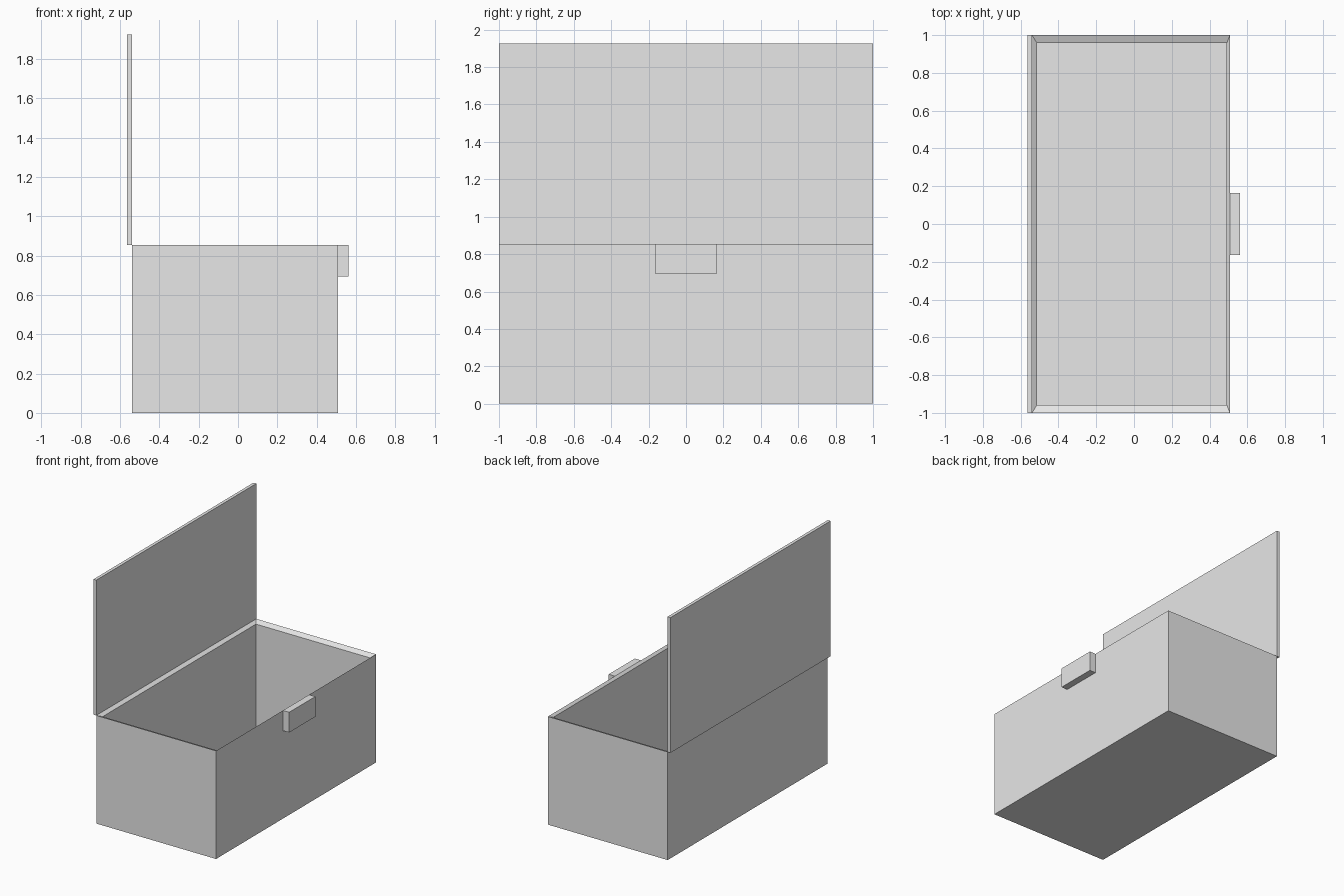
import bpy
import bmesh

default = bpy.data.objects.get("Cube")
if default:
    bpy.data.objects.remove(default, do_unlink=True)

# Single plain grey finish
grey = bpy.data.materials.new("light grey")
grey.use_nodes = True
colour = (0.8, 0.8, 0.8, 1)
grey.diffuse_color = colour
grey.node_tree.nodes["Principled BSDF"].inputs["Base Color"].default_value = colour


def finish(name, bm):
    bmesh.ops.recalc_face_normals(bm, faces=bm.faces)
    mesh = bpy.data.meshes.new(name)
    bm.to_mesh(mesh)
    bm.free()
    mesh.materials.append(grey)
    obj = bpy.data.objects.new(name, mesh)
    bpy.context.collection.objects.link(obj)
    return obj


def loft(name, rings):
    """Join rectangular rings (x0, x1, half_y, z) in order and cap both ends."""
    bm = bmesh.new()
    loops = []
    for x0, x1, y, z in rings:
        corners = [(x0, -y), (x1, -y), (x1, y), (x0, y)]
        loops.append([bm.verts.new((cx, cy, z)) for cx, cy in corners])
    for a, b in zip(loops, loops[1:]):
        for i in range(4):
            j = (i + 1) % 4
            bm.faces.new((a[i], a[j], b[j], b[i]))
    bm.faces.new(loops[0])
    bm.faces.new(loops[-1])
    return finish(name, bm)


TOP = 0.855
BACK, FRONT = -0.54, 0.508

# Open box: outer walls, rim sloping inward, inner walls, thin floor
loft("chest_body", [
    (BACK, FRONT, 1.0, 0.0),
    (BACK, FRONT, 1.0, TOP),
    (-0.513, 0.491, 0.957, TOP - 0.018),
    (-0.513, 0.491, 0.957, 0.008),
])

# Lid standing upright along the back edge
loft("open_lid", [(-0.565, BACK, 1.0, TOP), (-0.565, BACK, 1.0, 1.925)])

# Latch block at the middle of the opening side
loft("latch", [(FRONT, 0.562, 0.163, 0.695), (FRONT, 0.562, 0.163, TOP)])
